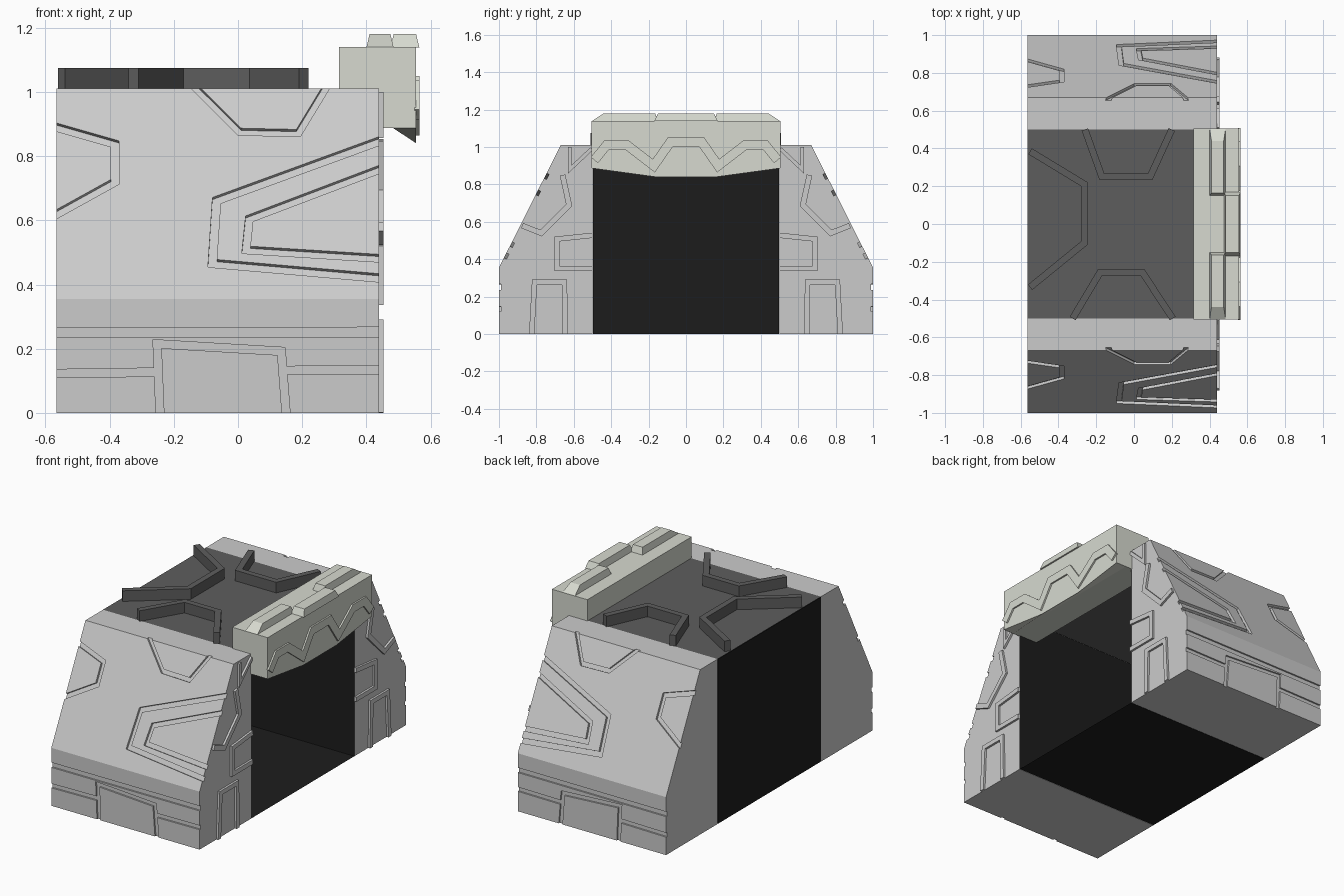
import bpy, bmesh
from mathutils import Vector as V

if "Cube" in bpy.data.objects:
    bpy.data.objects.remove(bpy.data.objects["Cube"])


def material(name, col):
    m = bpy.data.materials.new(name)
    m.diffuse_color = (*col, 1)
    m.use_nodes = True
    m.node_tree.nodes["Principled BSDF"].inputs["Base Color"].default_value = m.diffuse_color
    return m


DARK = material("dark_grey", (0.11, 0.11, 0.11))
BLACK = material("black", (0.012, 0.012, 0.012))
PALE = material("pale_grey", (0.68, 0.70, 0.63))


def finish(bm, name, mat=None, mirror=False):
    bmesh.ops.recalc_face_normals(bm, faces=bm.faces)
    me = bpy.data.meshes.new(name)
    bm.to_mesh(me)
    bm.free()
    ob = bpy.data.objects.new(name, me)
    bpy.context.collection.objects.link(ob)
    if mat:
        me.materials.append(mat)
    if mirror:
        mod = ob.modifiers.new("mirror", 'MIRROR')
        mod.use_axis = (False, True, False)
        mod.use_mirror_merge = False
    return ob


def loft(bm, rings):
    """Closed solid through rings of equal point count."""
    vs = [[bm.verts.new(p) for p in r] for r in rings]
    n = len(vs[0])
    for a, b in zip(vs, vs[1:]):
        for i in range(n):
            j = (i + 1) % n
            bm.faces.new((a[i], a[j], b[j], b[i]))
    bm.faces.new(vs[0])
    bm.faces.new(vs[-1][::-1])


def strip(bm, pts, width, plane, d0, d1):
    """Mitred band along a 2D path, laid on a plane (origin, u, v, normal)."""
    o, u, v, n = (V(p) for p in plane)
    pts = [V(p) for p in pts]
    dirs = [(b - a).normalized() for a, b in zip(pts, pts[1:])]
    nor = [V((-d.y, d.x)) for d in dirs]
    rings = []
    for i, p in enumerate(pts):
        a, b = nor[max(i - 1, 0)], nor[min(i, len(nor) - 1)]
        m = (a + b) / (1 + a.dot(b)) * width / 2
        l, r = p + m, p - m
        rings.append([o + u * q.x + v * q.y + n * d
                      for q, d in ((l, d0), (r, d0), (r, d1), (l, d1))])
    loft(bm, rings)


K = 0.33 / 0.655
SLOPE = ((0, -1 - 0.355 * K, 0), (1, 0, 0), (0, K, 1), (0, -0.893, 0.45))
SIDE = ((0, -1, 0), (1, 0, 0), (0, 0, 1), (0, -1, 0))
FRONT = ((0.44, 0, 0), (0, -1, 0), (0, 0, 1), (1, 0, 0))
ROOF = ((0, 0, 1.01), (1, 0, 0), (0, 1, 0), (0, 0, 1))
FACE = ((0.555, 0, 0), (0, 1, 0), (0, 0, 1), (1, 0, 0))

# Side towers with grooves cut into the outer faces
prof = [(-0.5, 0), (-1, 0), (-1, 0.355), (-0.67, 1.01), (-0.5, 1.01)]
bm = bmesh.new()
loft(bm, [[(x, y, z) for y, z in prof] for x in (-0.565, 0.44)])
tower = finish(bm, "side_tower")

slope_grooves = [
    ([(-0.6, 0.9), (-0.383, 0.838), (-0.383, 0.72), (-0.6, 0.6)], 0.025),
    ([(-0.16, 1.04), (0.005, 0.876), (0.188, 0.872), (0.29, 1.04)], 0.022),
    ([(0.47, 0.858), (-0.067, 0.662), (-0.08, 0.466), (0.47, 0.418)], 0.026),
    ([(0.47, 0.77), (0.035, 0.605), (0.025, 0.508), (0.47, 0.48)], 0.024),
]
side_grooves = [
    ([(-0.6, 0.25), (0.47, 0.252)], 0.03),
    ([(-0.242, -0.03), (-0.252, 0.215), (0.135, 0.192), (0.152, -0.03)], 0.025),
    ([(-0.6, 0.122), (-0.25, 0.127)], 0.026),
    ([(0.145, 0.132), (0.47, 0.135)], 0.026),
]
bm = bmesh.new()
for path, w in slope_grooves:
    strip(bm, path, w, SLOPE, -0.015, 0.03)
for path, w in side_grooves:
    strip(bm, path, w, SIDE, -0.01, 0.03)
cutter = finish(bm, "groove_cutter")
cutter.hide_render = True
mod = tower.modifiers.new("grooves", 'BOOLEAN')
mod.operation, mod.object, mod.solver = 'DIFFERENCE', cutter, 'EXACT'
mod.use_self = True
bpy.context.view_layer.objects.active = tower
bpy.ops.object.modifier_apply(modifier="grooves")
bpy.data.objects.remove(cutter)
mod = tower.modifiers.new("mirror", 'MIRROR')
mod.use_axis = (False, True, False)
mod.use_mirror_merge = False

# Raised ribs on the front of the towers
bm = bmesh.new()
for path, w in [
    ([(0.645, 0), (0.65, 0.277), (0.81, 0.277), (0.825, 0)], 0.028),
    ([(0.5, 0.528), (0.69, 0.508), (0.69, 0.35), (0.5, 0.35)], 0.028),
    ([(0.876, 0.58), (0.775, 0.54), (0.625, 0.69), (0.66, 0.85)], 0.03),
    ([(0.622, 1.0), (0.622, 0.88), (0.505, 0.99)], 0.02),
]:
    strip(bm, path, w, FRONT, -0.005, 0.013)
finish(bm, "front_ribs", mirror=True)

# Black interior: floor, back wall and inner walls
bm = bmesh.new()
x0, x1, y, h = -0.565, 0.44, 0.498, 1.008
for q in [((x0, -y, 0), (x1, -y, 0), (x1, y, 0), (x0, y, 0)),
          ((x0, -y, 0), (x0, y, 0), (x0, y, h), (x0, -y, h)),
          ((x0, -y, 0), (x0, -y, h), (x1, -y, h), (x1, -y, 0)),
          ((x0, y, 0), (x1, y, 0), (x1, y, h), (x0, y, h))]:
    bm.faces.new([bm.verts.new(p) for p in q])
bmesh.ops.remove_doubles(bm, verts=bm.verts, dist=1e-4)
finish(bm, "interior_walls", BLACK)

# Roof deck
bm = bmesh.new()
bm.faces.new([bm.verts.new(p) for p in
              ((-0.565, -0.5, 1.01), (0.33, -0.5, 1.01), (0.33, 0.5, 1.01), (-0.565, 0.5, 1.01))])
finish(bm, "roof_deck", DARK)

# Raised ridges on the roof
bm = bmesh.new()
for path in [
    [(-0.26, 0.5), (-0.17, 0.25), (0.085, 0.25), (0.2, 0.5)],
    [(-0.325, -0.5), (-0.18, -0.257), (0.045, -0.257), (0.205, -0.5)],
    [(-0.55, 0.385), (-0.262, 0.21), (-0.262, -0.1), (-0.55, -0.335)],
]:
    strip(bm, path, 0.036, ROOF, 0, 0.065)
finish(bm, "roof_ridges", DARK)

# Lintel beam over the opening, lower edge dropping towards the front
bm = bmesh.new()
w = 0.505
rings = []
for x, drop in ((0.315, 0), (0.484, 0), (0.555, 0.047)):
    rings.append([(x, -w, 1.14), (x, -w, 0.887), (x, -0.16, 0.887 - drop),
                  (x, 0.16, 0.887 - drop), (x, w, 0.887), (x, w, 1.14)])
loft(bm, rings)
finish(bm, "lintel_beam", PALE)


# Tapered caps on top of the lintel
def cap(bm, xa, xb, ya, yb, ta, tb):
    loft(bm, [[(xa, ya, 1.138), (xb, ya, 1.138), (xb, yb, 1.138), (xa, yb, 1.138)],
              [(xa + 0.01, ya + ta, 1.18), (xb - 0.01, ya + ta, 1.18),
               (xb - 0.01, yb - tb, 1.18), (xa + 0.01, yb - tb, 1.18)]])


bm = bmesh.new()
cap(bm, 0.40, 0.485, -0.505, -0.15, 0.065, 0.015)
cap(bm, 0.40, 0.485, 0.15, 0.505, 0.015, 0.065)
cap(bm, 0.475, 0.565, -0.17, 0.17, 0.02, 0.02)
finish(bm, "lintel_caps", PALE)

# Zigzag band on the lintel face
half = [(0.085, 1.025), (0.172, 0.9), (0.315, 1.01), (0.425, 1.01), (0.49, 0.93)]
bm = bmesh.new()
strip(bm, [(-a, b) for a, b in half[::-1]] + half, 0.05, FACE, -0.005, 0.01)
finish(bm, "lintel_zigzag", PALE)
